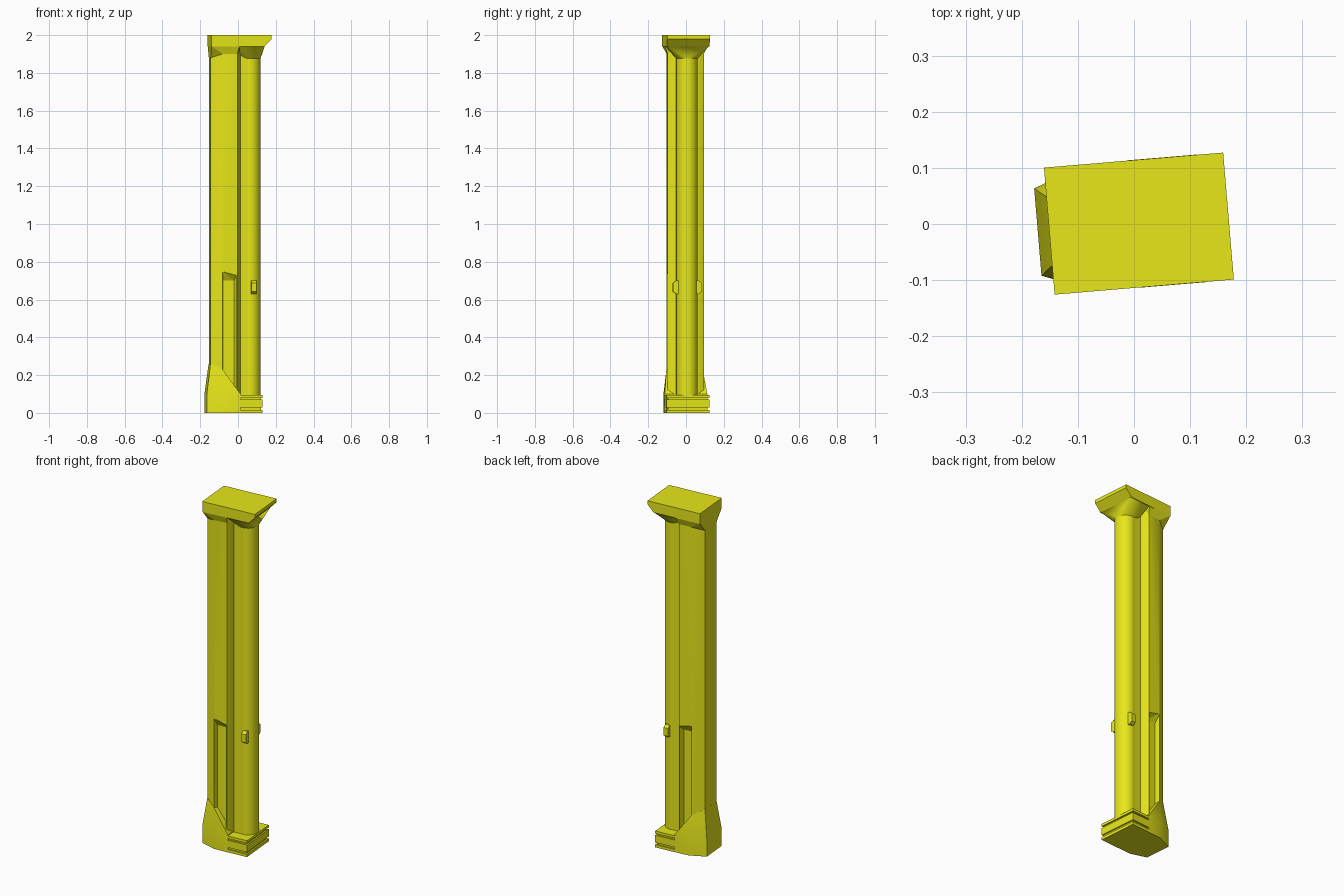
import bpy, bmesh, math
from mathutils import Matrix

if "Cube" in bpy.data.objects:
    bpy.data.objects.remove(bpy.data.objects["Cube"])

TURN = Matrix.Rotation(math.radians(4.8), 4, 'Z')   # whole pillar is turned slightly

paint = bpy.data.materials.new("yellow_paint")
paint.diffuse_color = (0.8, 0.8, 0.01, 1)
paint.use_nodes = True
paint.node_tree.nodes["Principled BSDF"].inputs["Base Color"].default_value = paint.diffuse_color


def hull(name, points):
    """Convex solid around a few points, turned with the pillar."""
    bm = bmesh.new()
    for p in points:
        bm.verts.new(p)
    bmesh.ops.convex_hull(bm, input=bm.verts[:])
    loose = [v for v in bm.verts if not v.link_faces]
    bmesh.ops.delete(bm, geom=loose, context='VERTS')
    bmesh.ops.dissolve_limit(bm, angle_limit=0.01, verts=bm.verts[:], edges=bm.edges[:])
    bmesh.ops.recalc_face_normals(bm, faces=bm.faces[:])
    bm.transform(TURN)
    mesh = bpy.data.meshes.new(name)
    bm.to_mesh(mesh)
    bm.free()
    mesh.materials.append(paint)
    ob = bpy.data.objects.new(name, mesh)
    bpy.context.collection.objects.link(ob)
    return ob


def mirror_y(half):
    return half + [(x, -y) for x, y in half]


def at(outline, z):
    return [(x, y, z) for x, y in outline]


def rect(x0, x1, y):
    return mirror_y([(x0, y), (x1, y)])


def circle(cx, r, n=20):
    return [(cx + r * math.cos(2 * math.pi * i / n), r * math.sin(2 * math.pi * i / n))
            for i in range(n)]


def smooth(ob, angle=35):
    bpy.ops.object.select_all(action='DESELECT')
    ob.select_set(True)
    bpy.context.view_layer.objects.active = ob
    bpy.ops.object.shade_smooth_by_angle(angle=math.radians(angle))


# Main shaft with chamfered rear corners
shaft_plan = mirror_y([(-0.15, 0.06), (-0.09, 0.096), (-0.012, 0.096), (0.008, 0.055)])
shaft = hull("shaft", at(shaft_plan, 0.02) + at(shaft_plan, 1.95))
smooth(shaft, 42)

# Neck joining the shaft to the column
neck_plan = rect(-0.02, 0.05, 0.055)
hull("neck", at(neck_plan, 0.02) + at(neck_plan, 1.95))

# Tapered recess on the front and back of the shaft
for s, side in ((-1, "front"), (1, "back")):
    yo, yi = s * 0.098, s * 0.068
    cutter = hull(side + "_recess_cutter", [
        (-0.09, yo, 0.75), (-0.016, yo, 0.73), (-0.09, yo, 0.06), (-0.016, yo, 0.06),
        (-0.085, yi, 0.70), (-0.027, yi, 0.70), (-0.085, yi, 0.06), (-0.027, yi, 0.06)])
    cutter.hide_render = True
    cutter.hide_viewport = True
    cut = shaft.modifiers.new(side + "_recess", 'BOOLEAN')
    cut.operation = 'DIFFERENCE'
    cut.solver = 'EXACT'
    cut.object = cutter

# Flared foot
foot_plan = mirror_y([(-0.172, 0.078), (-0.08, 0.113), (0.004, 0.113)])
smooth(hull("foot", at(foot_plan, 0) + at(foot_plan, 0.1)
            + at(mirror_y([(-0.151, 0.061)]), 0.26) + at(mirror_y([(-0.09, 0.0965)]), 0.23)))

# Column plinth: three slabs over a slimmer core
hull("plinth_core", at(rect(0, 0.113, 0.105), 0.005) + at(rect(0, 0.113, 0.105), 0.09))
for i, (z0, z1) in enumerate(((0, 0.016), (0.028, 0.07), (0.08, 0.095))):
    slab = rect(0, 0.121, 0.114)
    hull(f"plinth_slab_{i + 1}", at(slab, z0) + at(slab, z1))

# Round column
ring = circle(0.062, 0.057)
smooth(hull("column", at(ring, 0.09) + at(ring, 1.9)))

# Small tapered pegs on both sides of the column
for s, side in ((-1, "front"), (1, "back")):
    hull(side + "_peg", [(x, s * y, z) for y, a, b in ((0.04, 0.63, 0.70), (0.06, 0.63, 0.70), (0.077, 0.642, 0.688))
                         for x in (0.065, 0.092) for z in (a, b)])

# Capital blending the column into the slab
smooth(hull("column_capital", at(ring, 1.875) + at(rect(0.0, 0.132, 0.11), 1.94)))

# Capital flaring from the shaft to the slab
hull("shaft_capital", at(mirror_y([(-0.15, 0.06)]), 1.88)
     + at(mirror_y([(-0.09, 0.0962), (-0.012, 0.0962)]), 1.9)
     + at(rect(-0.1515, 0.0, 0.113), 1.942))

# Top slab, undercut on the column side
hull("top_slab", [(x, y, z) for y in (-0.1135, 0.1135) for x, z in
                  ((-0.1515, 1.94), (-0.1515, 2), (0.169, 2), (0.169, 1.98), (0.131, 1.94))])
